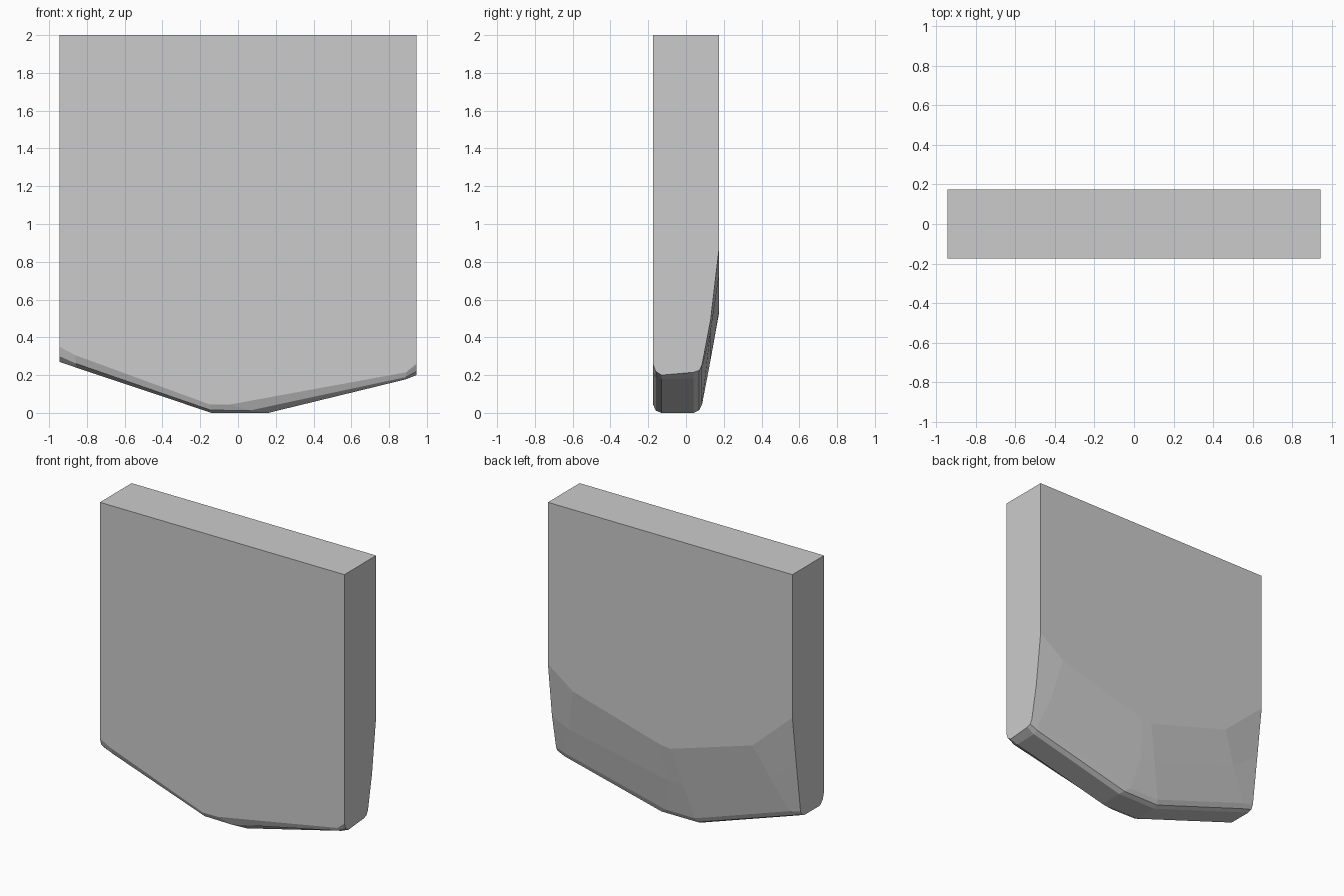
import bpy
import bmesh

if "Cube" in bpy.data.objects:
    bpy.data.objects.remove(bpy.data.objects["Cube"])

W, D, H = 0.945, 0.175, 2.0

# Lower edge of the slab at successive depths, front to back:
# y, then (x, z) of six points from left to right
ROWS = [
    (-0.175, [(-W, .35), (-.86, .305), (-.15, .045), (-.04, .045), (.89, .215), (W, .26)]),
    (-0.160, [(-W, .30), (-.86, .262), (-.145, .015), (.06, .012), (.89, .190), (W, .22)]),
    (-0.130, [(-W, .27), (-.86, .241), (-.14, 0), (.16, 0), (.89, .178), (W, .20)]),
    (0.040, [(-W, .27), (-.86, .241), (-.14, 0), (.16, 0), (.89, .182), (W, .215)]),
    (0.070, [(-W, .28), (-.86, .255), (-.14, .015), (.14, .015), (.89, .20), (W, .225)]),
    (0.085, [(-W, .31), (-.86, .290), (-.13, .045), (.10, .045), (.89, .235), (W, .255)]),
    (0.130, [(-W, .65), (-.74, .51), (-.07, .28), (.05, .28), (.82, .43), (W, .49)]),
    (0.175, [(-W, 1.0), (-.637, .724), (.00, .53), (.08, .54), (.752, .73), (W, .87)]),
]

bm = bmesh.new()
grid = [[bm.verts.new((x, y, z)) for x, z in pts] for y, pts in ROWS]
fl, fr = [bm.verts.new((x, -D, H)) for x in (-W, W)]
bl, br = [bm.verts.new((x, D, H)) for x in (-W, W)]

# Rounded underside and back bevel
for a, b in zip(grid, grid[1:]):
    for i in range(len(a) - 1):
        bm.faces.new((a[i], a[i + 1], b[i + 1], b[i]))

# Flat front, back, top and ends
bm.faces.new(grid[0] + [fr, fl])
bm.faces.new(grid[-1] + [br, bl])
bm.faces.new((fl, fr, br, bl))
bm.faces.new([r[0] for r in grid] + [bl, fl])
bm.faces.new([r[-1] for r in grid] + [br, fr])
bmesh.ops.recalc_face_normals(bm, faces=bm.faces)

mesh = bpy.data.meshes.new("tapered_slab")
bm.to_mesh(mesh)
bm.free()
slab = bpy.data.objects.new("tapered_slab", mesh)
bpy.context.collection.objects.link(slab)
